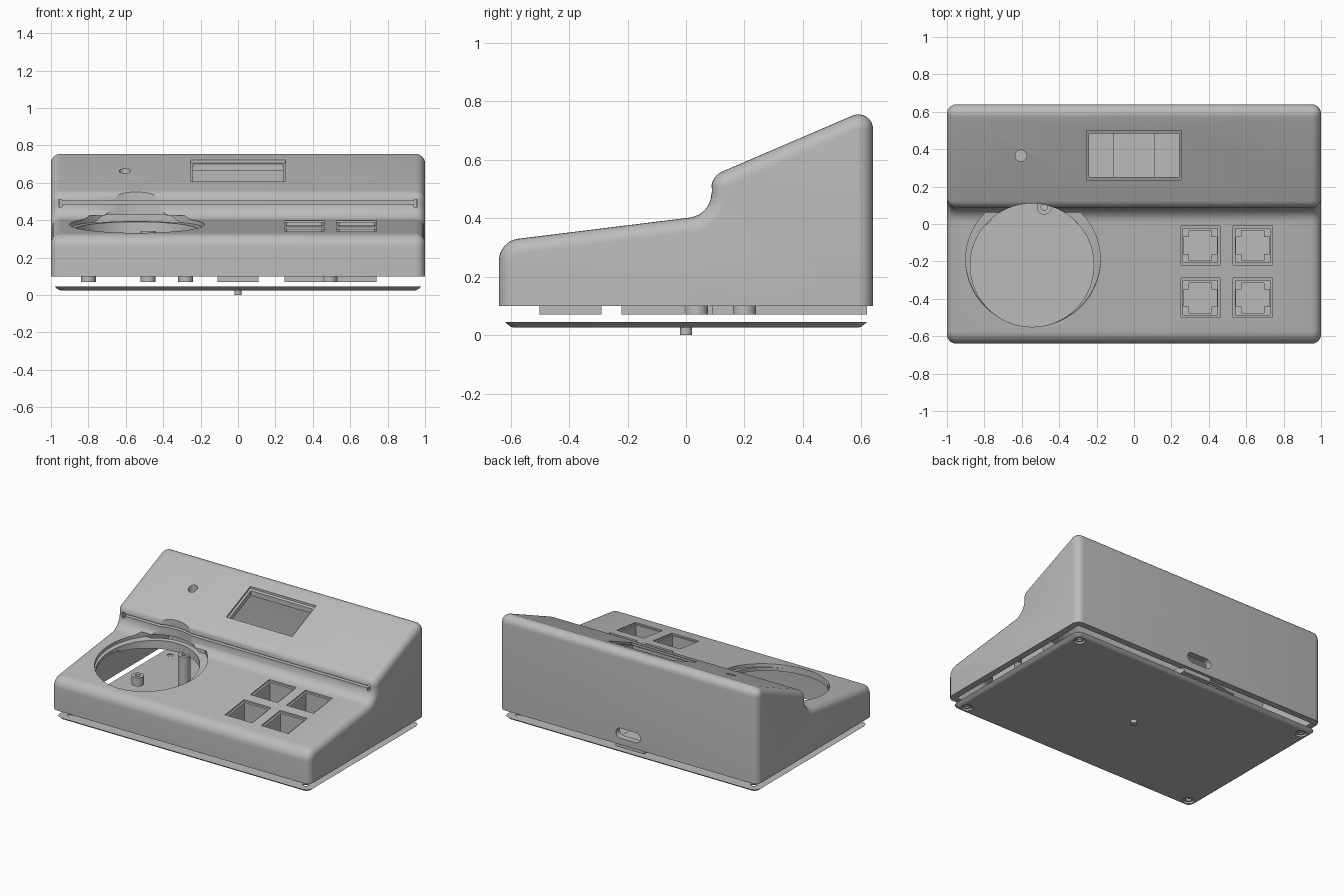
import bpy, bmesh, math
from mathutils import Vector, Matrix

if "Cube" in bpy.data.objects:
    bpy.data.objects.remove(bpy.data.objects["Cube"])

grey = bpy.data.materials.new("housing grey")
grey.diffuse_color = (0.5, 0.5, 0.5, 1)
grey.use_nodes = True
grey.node_tree.nodes["Principled BSDF"].inputs["Base Color"].default_value = grey.diffuse_color


def add(name, bm):
    bmesh.ops.recalc_face_normals(bm, faces=bm.faces)
    me = bpy.data.meshes.new(name)
    bm.to_mesh(me)
    bm.free()
    me.materials.append(grey)
    ob = bpy.data.objects.new(name, me)
    bpy.context.collection.objects.link(ob)
    return ob


def box(name, x0, x1, y0, y1, z0, z1):
    bm = bmesh.new()
    bmesh.ops.create_cube(bm, size=1)
    for v in bm.verts:
        v.co = Vector(((x0 + x1) / 2 + v.co.x * (x1 - x0), (y0 + y1) / 2 + v.co.y * (y1 - y0),
                       (z0 + z1) / 2 + v.co.z * (z1 - z0)))
    return add(name, bm)


def cylinder(name, x, y, z0, z1, r, r2=None, seg=24, tilt=0):
    bm = bmesh.new()
    m = Matrix.Translation((x, y, (z0 + z1) / 2)) @ Matrix.Rotation(tilt, 4, 'X')
    bmesh.ops.create_cone(bm, cap_ends=True, segments=seg, radius1=r, radius2=r2 or r,
                          depth=z1 - z0, matrix=m)
    return add(name, bm)


def boolean(target, tool, op='DIFFERENCE'):
    mod = target.modifiers.new("cut", 'BOOLEAN')
    mod.operation, mod.solver, mod.object = op, 'EXACT', tool
    bpy.context.view_layer.objects.active = target
    bpy.ops.object.modifier_apply(modifier=mod.name)
    bpy.data.objects.remove(tool)


def smooth(ob):
    bpy.ops.object.select_all(action='DESELECT')
    ob.select_set(True)
    bpy.context.view_layer.objects.active = ob
    bpy.ops.object.shade_smooth_by_angle(angle=math.radians(30))


# Side profile corners (y, z, fillet radius)
BASE = [(-0.64, 0.1, 0), (-0.64, 0.3214, 0.075), (0.087, 0.411, 0.085),
        (0.087, 0.5435, 0.06), (0.64, 0.781, 0.05), (0.64, 0.1, 0)]


def profile(inset, bottom=0.1, seg=8):
    """Inset the side profile and round its corners; the bottom edge stays put."""
    pts = [Vector(p[:2]) for p in BASE]
    n = len(pts)
    lines = []
    for i in range(n):
        d = (pts[(i + 1) % n] - pts[i]).normalized()
        off = inset if i < n - 1 else 0
        lines.append((pts[i] + Vector((d.y, -d.x)) * off, d))
    out = []
    for i in range(n):
        (p, d), (q, e) = lines[i - 1], lines[i]
        turn = d.x * e.y - d.y * e.x
        c = p + d * (((q.x - p.x) * e.y - (q.y - p.y) * e.x) / turn)
        if BASE[i][2] == 0:
            out.append(Vector((c.x, bottom)))
            continue
        r = max(BASE[i][2] + (inset if turn > 0 else -inset), 0.003)
        side = 1 if turn > 0 else -1
        t = r * math.tan(d.angle(e) / 2)
        a = c - d * t
        ctr = a + Vector((-d.y, d.x)) * r * side
        for k in range(seg + 1):
            ang = side * d.angle(e) * k / seg
            out.append(ctr + Matrix.Rotation(ang, 2) @ (a - ctr))
    return out


def loft(name, slices):
    bm = bmesh.new()
    rings = [[bm.verts.new((x, p.x, p.y)) for p in prof] for x, prof in slices]
    for a, b in zip(rings, rings[1:]):
        for i in range(len(a)):
            j = (i + 1) % len(a)
            bm.faces.new((a[i], a[j], b[j], b[i]))
    bm.faces.new(rings[0])
    bm.faces.new(rings[-1])
    return add(name, bm)


# Housing with rounded ends, hollow and open below
R, N = 0.05, 6
left = [(-1 + R * (1 - math.cos(k * math.pi / 2 / N)), profile(R * (1 - math.sin(k * math.pi / 2 / N))))
        for k in range(N + 1)]
housing = loft("housing", left + [(-x, p) for x, p in reversed(left)])
cavity = loft("cavity", [(-0.955, profile(0.045, 0.0)), (0.955, profile(0.045, 0.0))])
DX, DY = -0.545, -0.22
collar = cylinder("collar", DX, DY, 0.33, 0.9, 0.36, seg=64)
boolean(collar, box("front_half", -2, 2, -2, -0.1, 0, 2))
boolean(cavity, collar)
boolean(housing, cavity)

# Dial opening and its shallow sloped ledge
slope = math.atan(0.1232)
boolean(housing, cylinder("ledge", -0.54, -0.19, 0.355, 0.395, 0.36, seg=64, tilt=slope))
boolean(housing, cylinder("dial_hole", DX, DY, 0.0, 0.9, 0.33, seg=64))

# Screen window, with a shallow bezel round it
S = 0.43


def slanted_box(x, y0, y1, lo, hi):
    ob = box("window_cut", -x, x, y0, y1, 0, 1)
    for v in ob.data.vertices:
        v.co.z = 0.565 + (v.co.y - 0.137) * S + (hi if v.co.z > 0.5 else lo)
    return ob


boolean(housing, slanted_box(0.255, 0.235, 0.5, -0.015, 0.1))
boolean(housing, slanted_box(0.24, 0.25, 0.485, -0.15, 0.1))

# Indicator hole, slit in the step, port in the back
boolean(housing, cylinder("lamp_hole", -0.605, 0.365, 0.5, 0.8, 0.03))
boolean(housing, box("slit", -0.95, 0.95, 0.05, 0.15, 0.487, 0.503))
for x in (-0.95, 0.95):
    boolean(housing, box("slit_end", x - 0.01, x + 0.01, 0.05, 0.15, 0.47, 0.51))
bm = bmesh.new()
ring = [bm.verts.new(((0.06 if math.cos(a) > 0 else -0.06) + 0.035 * math.cos(a), 0.55,
                      0.18 + 0.035 * math.sin(a)))
        for a in [math.pi * (k + 0.5) / 10 for k in range(20)]]
face = bm.faces.new(ring)
ext = bmesh.ops.extrude_face_region(bm, geom=[face])
for v in ext["geom"]:
    if isinstance(v, bmesh.types.BMVert):
        v.co.y = 0.75
boolean(housing, add("port_cut", bm))

# Key wells with stepped switch openings in their floors
for x in (0.355, 0.635):
    for y in (-0.395, -0.115):
        boolean(housing, box("key_cut", x - 0.105, x + 0.105, y - 0.105, y + 0.105, 0.15, 0.6))
        well = box("key_well", x - 0.106, x + 0.106, y - 0.106, y + 0.106, 0.07, 0.5)
        for v in well.data.vertices:
            if v.co.z > 0.3:
                v.co.z = 0.39 + v.co.y * 0.1232
        boolean(well, box("inner", x - 0.092, x + 0.092, y - 0.092, y + 0.092, 0.1, 0.6))
        boolean(well, box("slot_a", x - 0.09, x + 0.09, y - 0.045, y + 0.045, 0, 0.6))
        boolean(well, box("slot_b", x - 0.06, x + 0.06, y - 0.08, y + 0.08, 0, 0.6))
smooth(housing)

# Screw posts hanging inside
for x, y, top in ((-0.8, 0.035, 0.13), (-0.28, 0.035, 0.13), (-0.48, 0.09, 0.34), (0.49, 0.2, 0.3)):
    post = cylinder("screw_post", x, y, 0.07, top, 0.04)
    boolean(post, cylinder("bore", x, y, 0.0, top + 0.1, 0.017))
    smooth(post)

# Port board mount
box("port_mount", -0.11, 0.11, 0.09, 0.62, 0.07, 0.12)

# Base plate: flared rim, rounded corners, countersunk holes, centre peg
bm = bmesh.new()
rings = []
for z, d in ((0.025, 0.03), (0.03, 0.018), (0.045, 0.0)):
    ring = []
    for q, (sx, sy) in enumerate(((1, 1), (-1, 1), (-1, -1), (1, -1))):
        for k in range(7):
            a = (q + k / 6) * math.pi / 2
            ring.append(bm.verts.new((sx * 0.93 + (0.05 - d) * math.cos(a),
                                      sy * 0.57 + (0.05 - d) * math.sin(a), z)))
    rings.append(ring)
for a, b in zip(rings, rings[1:]):
    for i in range(len(a)):
        bm.faces.new((a[i], a[(i + 1) % len(a)], b[(i + 1) % len(a)], b[i]))
bm.faces.new(rings[0])
bm.faces.new(rings[-1])
plate = add("base_plate", bm)
for x in (-0.91, 0.91):
    for y in (-0.55, 0.55):
        boolean(plate, cylinder("countersink", x, y, 0.02, 0.036, 0.04, 0.032))
        boolean(plate, cylinder("screw_hole", x, y, 0.0, 0.1, 0.02))
smooth(plate)
smooth(cylinder("centre_peg", 0, 0, 0.0, 0.026, 0.02))
